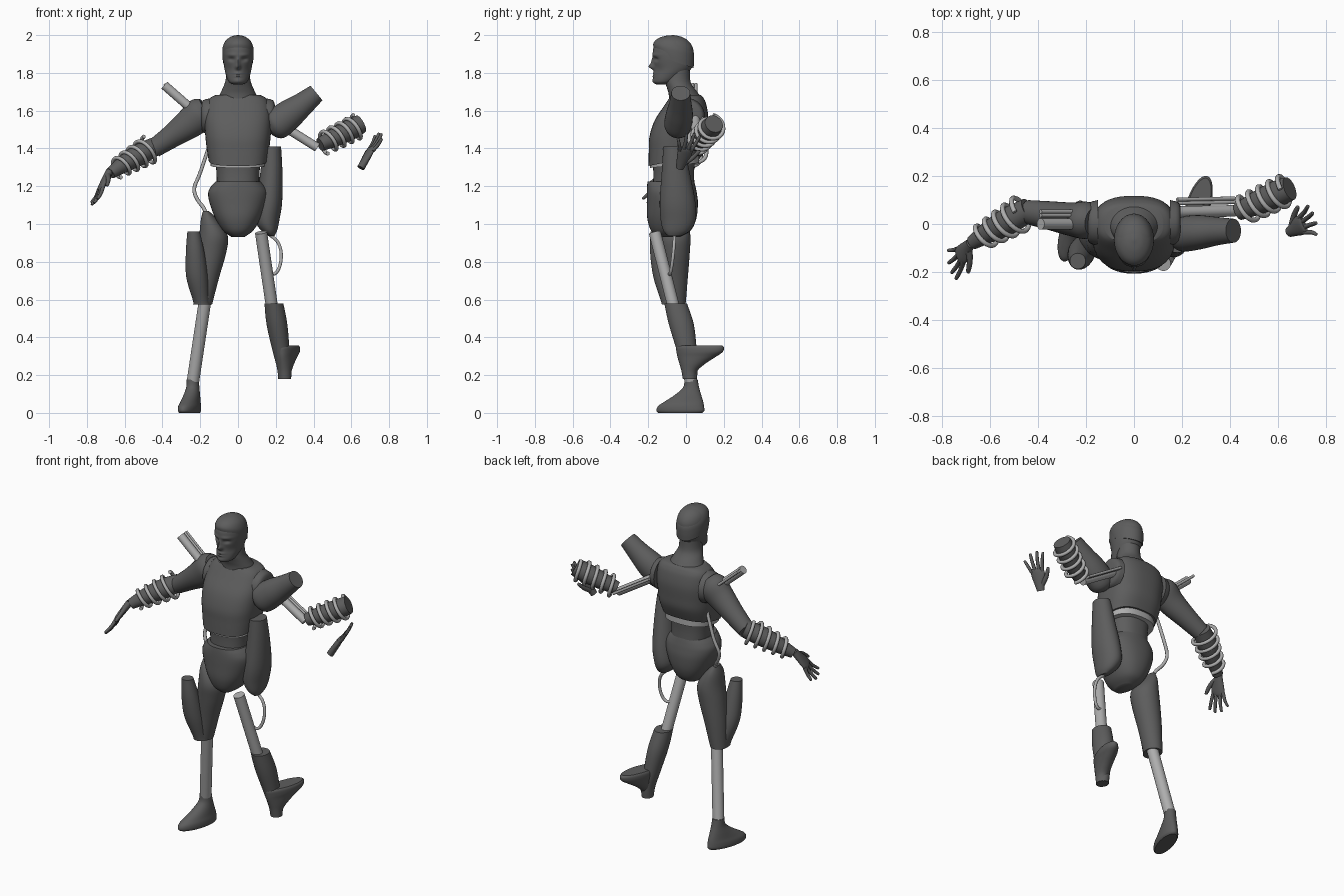
import bpy, bmesh, math
from math import sin, cos, pi, exp
from mathutils import Vector, Matrix

def material(name, g):
    m = bpy.data.materials.new(name)
    m.diffuse_color = (g, g, g, 1)
    return m

DARK, LIGHT = material("dark_plastic", 0.11), material("light_metal", 0.42)

def finish(name, bm, mat, matrix):
    bmesh.ops.recalc_face_normals(bm, faces=bm.faces)
    me = bpy.data.meshes.new(name)
    bm.to_mesh(me)
    bm.free()
    ob = bpy.data.objects.new(name, me)
    bpy.context.collection.objects.link(ob)
    me.materials.append(mat)
    me.transform(matrix)
    return ob

def catmull(a, b, c, d, t):
    return [0.5 * (2*q + (r-p)*t + (2*p-5*q+4*r-s)*t*t + (3*q-p-3*r+s)*t**3)
            for p, q, r, s in zip(a, b, c, d)]

def loft(name, secs, n=32, sub=5, power=2, flat=True, tilt=(0, 0), mat=DARK,
         matrix=Matrix(), shape=None):
    """Skin smoothed elliptical sections (x, y, z, half width, half depth)."""
    ext = [secs[0]] + list(secs) + [secs[-1]]
    rows = [catmull(*ext[i:i+4], k/sub) for i in range(len(secs)-1) for k in range(sub)]
    rows.append(list(secs[-1]))
    bm, rings = bmesh.new(), []
    for i, row in enumerate(rows):
        c, rx, ry = Vector(row[:3]), max(row[3], .002), max(row[4], .002)
        u, v = Vector((1, 0, 0)), Vector((0, 1, 0))
        f = i / (len(rows)-1)
        v.z = tilt[0]*(1-f) + tilt[1]*f
        if not flat:
            t = (Vector(rows[min(i+1, len(rows)-1)][:3]) - Vector(rows[max(i-1, 0)][:3])).normalized()
            v = (Vector((0, 1, 0)) - t*t.y).normalized()
            u = v.cross(t)
        ring = []
        for k in range(n):
            ca, sa = cos(2*pi*k/n), sin(2*pi*k/n)
            p = c + u*rx*math.copysign(abs(ca)**(2/power), ca) + v*ry*math.copysign(abs(sa)**(2/power), sa)
            ring.append(bm.verts.new(shape(p) if shape else p))
        rings.append(ring)
    for a, b in zip(rings, rings[1:]):
        for k in range(n):
            bm.faces.new((a[k], a[(k+1) % n], b[(k+1) % n], b[k]))
    bm.faces.new(rings[0])
    bm.faces.new(rings[-1])
    return finish(name, bm, mat, matrix)

def rod(name, a, b, r, mat=LIGHT):
    loft(name, [(*a, r, r), (*b, r, r)], n=20, sub=1, flat=False, mat=mat)

def wire(name, pts, r, kind='POLY'):
    cu = bpy.data.curves.new(name, 'CURVE')
    cu.dimensions, cu.bevel_depth, cu.bevel_resolution = '3D', r, 2
    cu.use_fill_caps = True
    s = cu.splines.new(kind)
    s.points.add(len(pts)-1)
    for p, q in zip(s.points, pts):
        p.co = (*q, 1)
    if kind == 'NURBS':
        s.order_u, s.use_endpoint_u = 4, True
    cu.materials.append(LIGHT)
    bpy.context.collection.objects.link(bpy.data.objects.new(name, cu))

def coil(name, a, b, r0, r1, turns=4.5):
    a, b = Vector(a), Vector(b)
    t = (b-a).normalized()
    v = (Vector((0, 1, 0)) - t*t.y).normalized()
    u = v.cross(t)
    N = int(turns*24)
    wire(name, [a.lerp(b, i/N) + (u*cos(i*pi/12) + v*sin(i*pi/12))*(r0+(r1-r0)*i/N)
                for i in range(N+1)], .0105)

# Head with modelled face
def face(p):
    x, y, z = p
    if y < -.07:
        g = lambda cx, cz, sx, sz: exp(-((abs(x)-cx)/sx)**2 - ((z-cz)/sz)**2)
        nose = g(0, 1.832, .013, .014)*.026 + g(0, 1.855, .010, .022)*.012
        lips = (g(0, 1.797, .022, .006) + g(0, 1.782, .02, .005))*.006
        y -= nose + lips + g(0, 1.757, .025, .014)*.006 + g(.035, 1.895, .028, .009)*.006
        y += g(.034, 1.872, .017, .010)*.013 + g(.05, 1.81, .02, .025)*.006
    return Vector((x, y, z))

loft("head", [(0, -.13, 1.738, .022, .025), (0, -.115, 1.752, .048, .056), (0, -.088, 1.79, .064, .083),
              (0, -.068, 1.83, .073, .1), (0, -.068, 1.88, .08, .107), (0, -.068, 1.93, .08, .105),
              (0, -.068, 1.967, .066, .083), (0, -.068, 1.99, .038, .047), (0, -.068, 1.999, .006, .006)],
     n=96, sub=9, shape=face)
loft("skull_cap", [(0, -.06, 1.86, .080, .1), (0, -.064, 1.9, .083, .107), (0, -.066, 1.935, .081, .106),
                   (0, -.068, 1.969, .066, .083), (0, -.068, 1.992, .037, .045), (0, -.068, 2.0, .004, .004)],
     n=48, tilt=(-.35, 0))
loft("neck", [(0, -.04, 1.83, .06, .06), (0, -.045, 1.76, .066, .07), (0, -.02, 1.71, .085, .082),
              (0, 0, 1.67, .102, .092), (0, .005, 1.62, .11, .095)], tilt=(-.1, -.25))

# Torso
loft("chest", [(0, -.06, 1.335, .155, .138), (0, -.045, 1.41, .167, .152), (0, -.04, 1.48, .174, .154),
               (0, -.025, 1.56, .177, .142), (0, -.006, 1.63, .167, .112), (0, 0, 1.665, .15, .092),
               (0, 0, 1.682, .12, .08)], n=48, power=2.6, tilt=(.2, 0))
loft("waist_band", [(0, -.06, 1.31, .145, .13), (0, -.06, 1.36, .148, .13)], n=48, power=2.5, tilt=(.1, .1), mat=LIGHT)
loft("waist", [(0, -.065, 1.2, .112, .11), (0, -.065, 1.27, .114, .108), (0, -.065, 1.34, .12, .112)],
     n=40, power=2.4)
loft("pelvis", [(0, -.09, .932, .035, .06), (0, -.08, .965, .08, .105), (0, -.075, 1.03, .12, .13),
                (0, -.072, 1.11, .15, .135), (0, -.075, 1.165, .158, .132), (0, -.078, 1.2, .142, .128),
                (0, -.08, 1.225, .118, .124)], n=40, power=2.3)
for sx, side in ((-1, "right"), (1, "left")):
    loft(side + "_shoulder_socket", [(sx*.15, .005, 1.57, .095, .095), (sx*.185, .005, 1.57, .085, .085),
                                     (sx*.195, .005, 1.57, .06, .06)], flat=False, sub=3)

# Arms: right in place, left pulled apart
loft("right_upper_arm", [(-.165, .01, 1.605, .07, .06), (-.2, .015, 1.58, .09, .078), (-.26, .02, 1.53, .08, .07),
                         (-.35, .035, 1.465, .062, .06), (-.445, .05, 1.4, .05, .05)], flat=False)
loft("left_upper_arm", [(.165, -.05, 1.5, .035, .04), (.195, -.045, 1.52, .08, .07), (.265, -.035, 1.575, .08, .072),
                        (.34, -.03, 1.632, .064, .06), (.415, -.028, 1.693, .05, .05)], flat=False)
loft("right_forearm", [(-.44, .06, 1.41, .05, .05), (-.52, .015, 1.368, .056, .056),
                       (-.6, -.03, 1.32, .046, .046), (-.675, -.078, 1.268, .03, .03)], flat=False)
loft("left_forearm", [(.435, .05, 1.42, .036, .036), (.52, .09, 1.462, .05, .05),
                      (.6, .127, 1.503, .055, .055), (.65, .148, 1.53, .05, .05)], flat=False)
coil("right_arm_coil", (-.46, .05, 1.4), (-.645, -.06, 1.29), .074, .05)
coil("left_arm_coil", (.45, .055, 1.425), (.64, .145, 1.52), .058, .064)

def hand(side, wrist, direction, thumb):
    d = Vector(direction).normalized()
    s = Vector(thumb)
    s = (s - d*s.dot(d)).normalized()
    y = d.cross(s)
    M = Matrix((s, y, d)).transposed().to_4x4()
    M.translation = wrist
    loft(side + "_palm", [(0, 0, -.01, .022, .02), (0, 0, .03, .03, .019), (.002, 0, .075, .041, .017),
                          (0, 0, .105, .04, .014), (0, 0, .118, .034, .008)], n=24, matrix=M)
    fingers = [(-.032, -.062, .172), (-.011, -.022, .205), (.011, .02, .212), (.031, .055, .2)]
    for i, (x0, x1, z1) in enumerate(fingers):
        xm, zm = (x0+x1)/2, (.1+z1)/2
        loft(f"{side}_finger_{i+1}", [(x0, 0, .095, .0105, .011), (xm, -.006, zm, .0095, .0095),
             (x1, -.002, z1-.006, .008, .008), (x1, -.002, z1, .003, .003)], n=14, sub=3, matrix=M)
    loft(side + "_thumb", [(.018, 0, .025, .014, .015), (.05, -.006, .06, .0125, .012),
                           (.073, -.01, .105, .0095, .009), (.076, -.01, .113, .003, .003)],
         n=14, sub=3, flat=False, matrix=M)

hand("right", (-.685, -.085, 1.27), (-.08, -.095, -.155), (.35, -.9, .3))
hand("left", (.655, -.03, 1.305), (.105, .06, .19), (-.35, .9, 0))

# Shoulder rods
for name, a, b in (("right", (-.39, 0, 1.735), (-.19, 0, 1.56)), ("left", (.18, .05, 1.555), (.42, .055, 1.405))):
    rod(name + "_shoulder_rod", a, b, .024)
    for i, dy in enumerate((.036, .052)):
        off = lambda p: (p[0], p[1]+dy, p[2]+.006)
        rod(f"{name}_thin_rod_{i+1}", off(a), off(b), .008)

# Thighs and calves, two of them turned upside down
loft("right_thigh", [(-.17, -.055, 1.07, .015, .03), (-.152, -.06, 1.02, .045, .065), (-.13, -.062, .94, .075, .085),
                     (-.14, -.06, .85, .078, .08), (-.165, -.058, .72, .066, .068), (-.187, -.058, .575, .05, .056)])
loft("left_thigh", [(.18, -.065, 1.41, .048, .055), (.177, -.055, 1.28, .058, .073), (.166, -.045, 1.12, .068, .094),
                    (.155, -.042, 1.02, .064, .092), (.165, -.05, .965, .042, .07), (.178, -.06, .937, .015, .035)])
loft("right_calf", [(-.235, -.155, .96, .033, .033), (-.227, -.14, .85, .049, .05), (-.217, -.115, .72, .057, .058),
                    (-.196, -.085, .6, .044, .05), (-.192, -.08, .575, .044, .048)])
loft("left_calf", [(.19, -.055, .58, .05, .06), (.206, -.025, .47, .055, .066), (.226, .002, .34, .046, .054),
                   (.242, .018, .24, .036, .043), (.246, .022, .18, .033, .036)])

# Feet: right stands, left is upside down inside the calf
foot = [(0, -.057, 0, .044, .122), (0, -.057, .012, .05, .132), (0, -.054, .035, .05, .127), (0, -.038, .06, .045, .106),
        (0, -.015, .095, .04, .072), (0, .002, .135, .034, .043), (0, .002, .178, .032, .035)]
turn = Matrix.Rotation(-.3, 4, 'Z')
loft("right_foot", foot, matrix=Matrix.Translation((-.24, .025, 0)) @ turn)
loft("left_foot", foot, matrix=Matrix.Translation((.25, .02, .357)) @ turn @ Matrix.Rotation(pi, 4, 'X'))

# Leg rods and loose cables
rod("right_leg_rod", (-.175, -.05, .59), (-.238, .025, .17), .033)
rod("left_leg_rod", (.122, -.165, .955), (.18, -.065, .56), .032)
wire("left_leg_cable", [(.12, -.05, 1.0), (.14, -.06, .95), (.22, -.06, .93), (.24, -.07, .8),
                        (.2, -.085, .72), (.168, -.09, .74)], .009, 'NURBS')
wire("right_hip_cable", [(-.15, .01, 1.42), (-.19, .02, 1.3), (-.21, .02, 1.24), (-.245, .01, 1.18),
                         (-.2, -.01, 1.1), (-.17, -.04, 1.08), (-.16, -.05, 1.0)], .01, 'NURBS')

for ob in bpy.context.scene.objects:
    if ob.type == 'MESH':
        ob.select_set(True)
        bpy.context.view_layer.objects.active = ob
bpy.ops.object.shade_smooth_by_angle(angle=math.radians(42))
